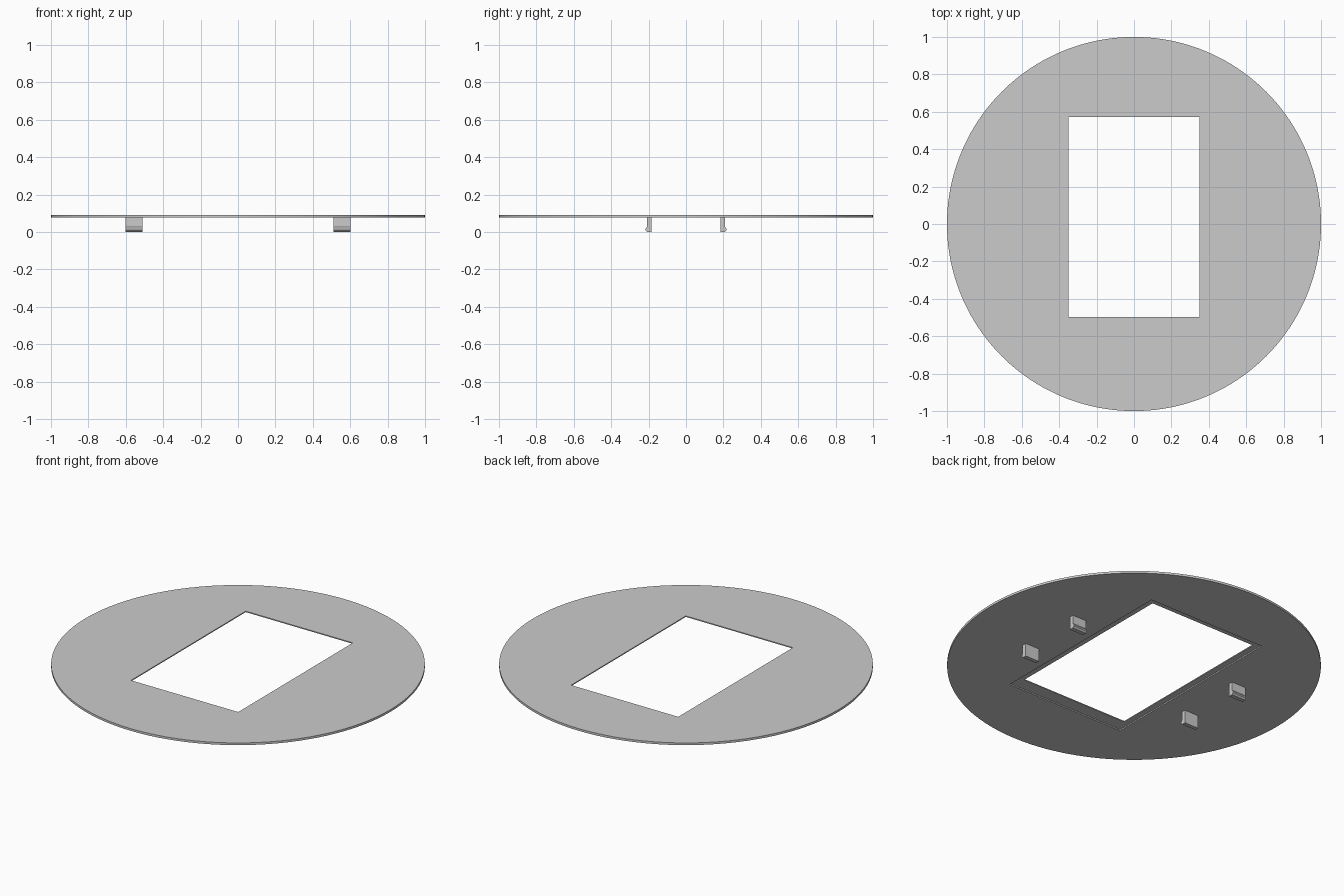
import bpy, bmesh

if "Cube" in bpy.data.objects:
    bpy.data.objects.remove(bpy.data.objects["Cube"])

Z0, Z1 = 0.077, 0.09      # underside and top of the plate
LEDGE = 0.084             # height of the rebate around the window


def prism(name, outline, vec, to3d):
    """Extrude a closed 2D outline along vec."""
    bm = bmesh.new()
    face = bm.faces.new([bm.verts.new(to3d(a, b)) for a, b in outline])
    new = bmesh.ops.extrude_face_region(bm, geom=[face])["geom"]
    bmesh.ops.translate(bm, vec=vec, verts=[v for v in new if isinstance(v, bmesh.types.BMVert)])
    bmesh.ops.recalc_face_normals(bm, faces=bm.faces)
    me = bpy.data.meshes.new(name)
    bm.to_mesh(me)
    bm.free()
    ob = bpy.data.objects.new(name, me)
    bpy.context.collection.objects.link(ob)
    return ob


def block(name, x0, x1, y0, y1, z0, z1):
    return prism(name, [(x0, y0), (x1, y0), (x1, y1), (x0, y1)],
                 (0, 0, z1 - z0), lambda a, b: (a, b, z0))


# Round cover plate
bpy.ops.mesh.primitive_cylinder_add(vertices=160, radius=1, depth=Z1 - Z0,
                                    location=(0, 0, (Z0 + Z1) / 2))
plate = bpy.context.object
plate.name = "cover_plate"

# Window opening and the wider rebate on the underside
cutters = [block("window_cutter", -0.35, 0.35, -0.498, 0.572, 0, 0.2),
           block("rebate_cutter", -0.385, 0.385, -0.575, 0.605, 0, LEDGE)]
for c in cutters:
    c.hide_render = True
    m = plate.modifiers.new(c.name, 'BOOLEAN')
    m.operation, m.solver, m.object = 'DIFFERENCE', 'EXACT', c
    bpy.ops.object.modifier_apply(modifier=m.name)
for c in cutters:
    bpy.data.objects.remove(c)
bpy.ops.object.shade_smooth_by_angle()

# Four snap clips with outward barbs
clip = [(0.184, Z0 + 0.002), (0.184, 0), (0.207, 0), (0.216, 0.009),
        (0.216, 0.017), (0.209, 0.027), (0.209, Z0 + 0.002)]
for sx, side in ((-1, "left"), (1, "right")):
    for sy, end in ((-1, "front"), (1, "back")):
        prism(f"snap_clip_{side}_{end}", clip, (sx * 0.092, 0, 0),
              lambda y, z: (sx * 0.51, sy * y, z))
